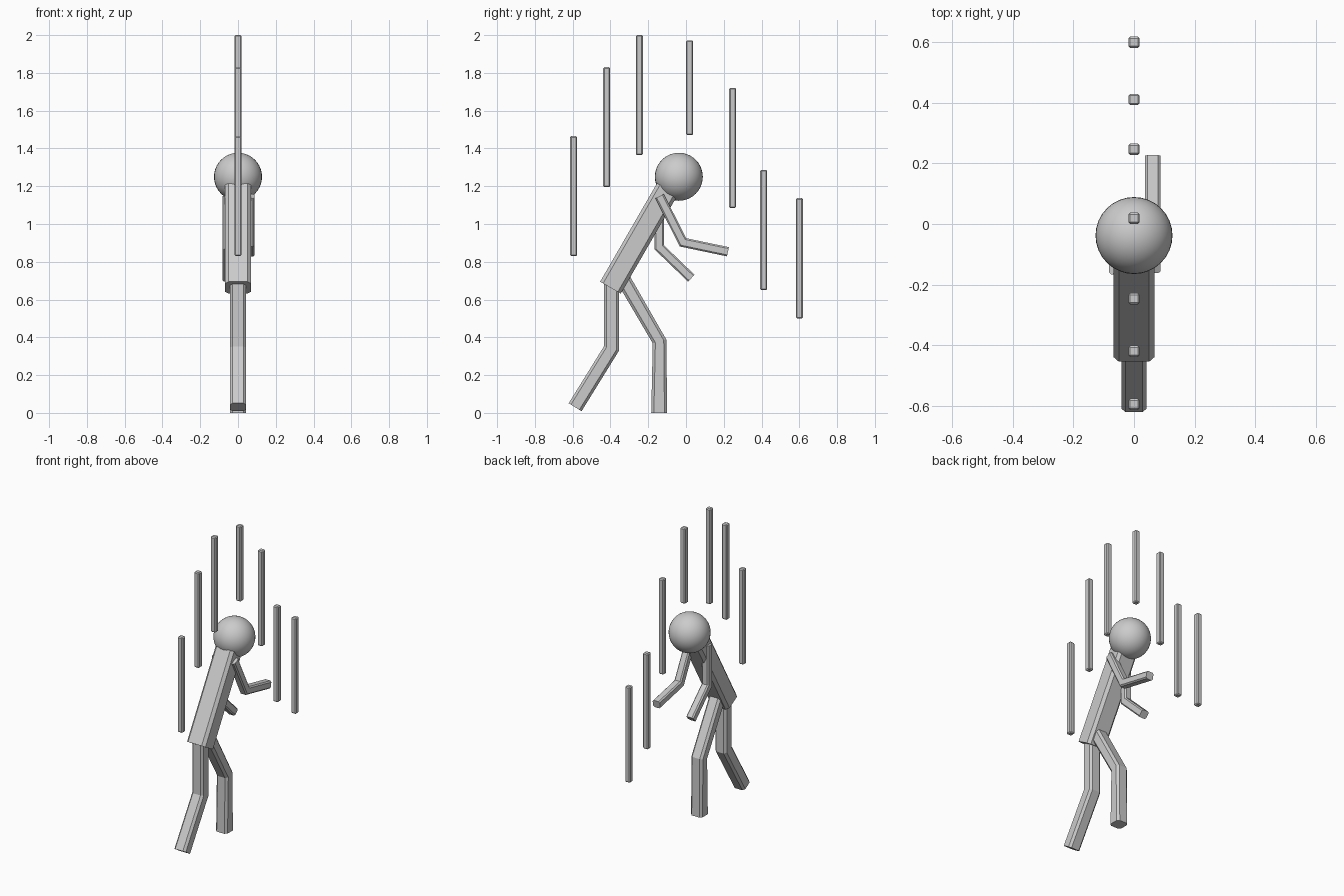
import bpy, bmesh
from mathutils import Vector

if "Cube" in bpy.data.objects:
    bpy.data.objects.remove(bpy.data.objects["Cube"])


def limb(name, x, path, half_w, halves, chamfer):
    """Sweep a chamfered square section along a (y, z) path, mitred at bends."""
    pts = [Vector(p) for p in path]
    bm = bmesh.new()
    rings = []
    for i, p in enumerate(pts):
        d_in = (p - pts[i - 1]).normalized() if i else None
        d_out = (pts[i + 1] - p).normalized() if i < len(pts) - 1 else None
        d = ((d_in or d_out) + (d_out or d_in)).normalized()
        n = Vector((-d.y, d.x))
        stretch = 1 / d.dot(d_in or d_out)
        a, b, c = half_w, halves[i], chamfer
        section = [(a, b - c), (a - c, b), (c - a, b), (-a, b - c),
                   (-a, c - b), (c - a, -b), (a - c, -b), (a, c - b)]
        rings.append([bm.verts.new((x + u, p.x + n.x * v * stretch,
                                    p.y + n.y * v * stretch)) for u, v in section])
    for r, s in zip(rings, rings[1:]):
        for k in range(8):
            j = (k + 1) % 8
            bm.faces.new((r[k], r[j], s[j], s[k]))
    bm.faces.new(rings[0])
    bm.faces.new(rings[-1])
    bmesh.ops.recalc_face_normals(bm, faces=bm.faces)
    mesh = bpy.data.meshes.new(name)
    bm.to_mesh(mesh)
    bm.free()
    bpy.context.collection.objects.link(bpy.data.objects.new(name, mesh))


# Leaning body
limb("torso", 0, [(-0.40, 0.663), (-0.099, 1.184)], 0.068, [0.063] * 2, 0.018)

# Head
bpy.ops.mesh.primitive_uv_sphere_add(segments=32, ring_count=20, radius=0.127,
                                     location=(0, -0.038, 1.25))
bpy.context.object.name = "head"
bpy.ops.object.shade_smooth()

# Legs: one stepping, one trailing
limb("front_leg", 0, [(-0.33, 0.705), (-0.14, 0.378), (-0.142, 0)],
     0.042, [0.038, 0.036, 0.042], 0.014)
limb("back_leg", 0, [(-0.395, 0.69), (-0.395, 0.34), (-0.587, 0.03)],
     0.042, [0.04] * 3, 0.014)

# Arms
limb("right_arm", 0.062, [(-0.14, 1.147), (-0.016, 0.903), (0.222, 0.853)],
     0.026, [0.025] * 3, 0.008)
limb("left_arm", -0.056, [(-0.142, 1.147), (-0.142, 0.877), (0.028, 0.713)],
     0.026, [0.025] * 3, 0.008)

# Falling rain streaks: y, bottom z, top z
for i, (y, z0, z1) in enumerate([(-0.595, 0.83, 1.465), (-0.42, 1.195, 1.83),
                                 (-0.247, 1.365, 2.0), (0.019, 1.47, 1.972),
                                 (0.247, 1.085, 1.72), (0.411, 0.65, 1.287),
                                 (0.60, 0.50, 1.137)]):
    bpy.ops.mesh.primitive_cube_add(size=1, location=(0, y, (z0 + z1) / 2))
    streak = bpy.context.object
    streak.name = f"rain_streak_{i + 1}"
    streak.scale = (0.037, 0.037, z1 - z0)
    bpy.ops.object.transform_apply(location=False, rotation=False, scale=True)
    bevel = streak.modifiers.new("bevel", 'BEVEL')
    bevel.width = 0.006
    bevel.segments = 1
